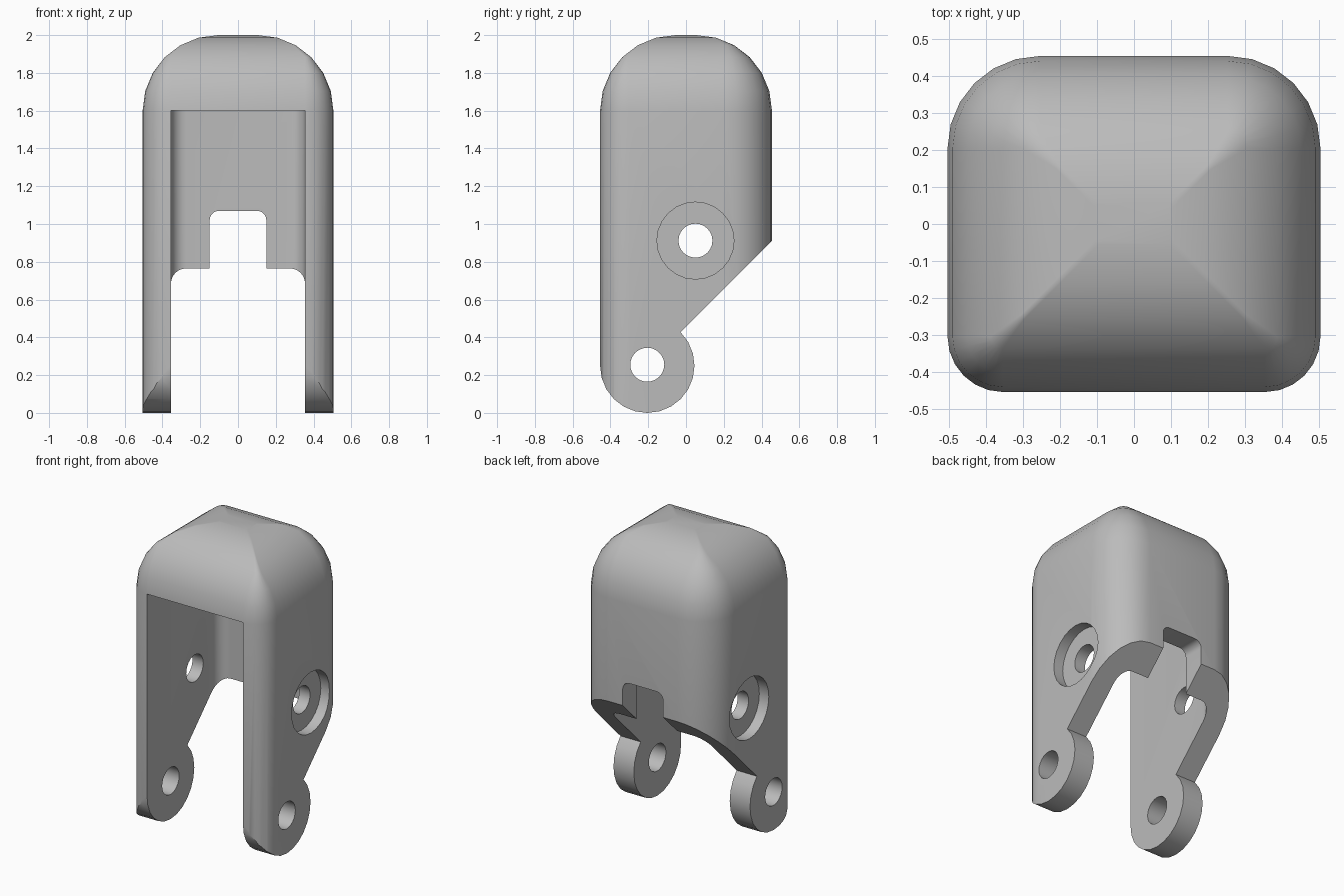
import bpy, bmesh
from math import sin, cos, radians

old = bpy.data.objects.get("Cube")
if old:
    bpy.data.objects.remove(old)

grey = bpy.data.materials.new("plain grey")
grey.use_nodes = True
colour = (0.5, 0.5, 0.5, 1)
grey.diffuse_color = colour
grey.node_tree.nodes["Principled BSDF"].inputs["Base Color"].default_value = colour


def arc(cu, cv, r, a0, a1, steps=6):
    """Points of an arc, angles in degrees."""
    angles = [radians(a0 + (a1 - a0) * i / steps) for i in range(steps + 1)]
    return [(cu + r * cos(a), cv + r * sin(a)) for a in angles]


def loft(name, rings):
    """Closed solid through a stack of equal-length rings."""
    bm = bmesh.new()
    loops = [[bm.verts.new(p) for p in ring] for ring in rings]
    n = len(loops[0])
    for low, high in zip(loops, loops[1:]):
        for i in range(n):
            j = (i + 1) % n
            bm.faces.new((low[i], low[j], high[j], high[i]))
    bm.faces.new(loops[0][::-1])
    bm.faces.new(loops[-1])
    bmesh.ops.recalc_face_normals(bm, faces=bm.faces)
    mesh = bpy.data.meshes.new(name)
    bm.to_mesh(mesh)
    bm.free()
    mesh.materials.append(grey)
    obj = bpy.data.objects.new(name, mesh)
    bpy.context.collection.objects.link(obj)
    return obj


def prism(name, points, axis, start, end):
    """Extrude a profile: (y, z) along x, (x, z) along y or (x, y) along z."""
    place = {"x": lambda u, v, w: (w, u, v),
             "y": lambda u, v, w: (u, w, v),
             "z": lambda u, v, w: (u, v, w)}[axis]
    return loft(name, [[place(u, v, w) for u, v in points] for w in (start, end)])


def cut(target, cutter, operation="DIFFERENCE"):
    cutter.hide_render = True
    mod = target.modifiers.new("cut", "BOOLEAN")
    mod.operation, mod.solver, mod.object = operation, "EXACT", cutter
    bpy.context.view_layer.objects.active = target
    bpy.ops.object.modifier_apply(modifier=mod.name)
    bpy.data.objects.remove(cutter)


HALF_X, HALF_Y, DOME = 0.505, 0.455, 0.4


def outline(inset, z):
    """Rounded rectangle with softer back corners than front corners."""
    x, y = HALF_X - inset, HALF_Y - inset
    back, front = max(0.25 - inset, 0.01), max(0.15 - inset, 0.01)
    pts = (arc(x - back, y - back, back, 0, 90)
           + arc(back - x, y - back, back, 90, 180)
           + arc(front - x, front - y, front, 180, 270)
           + arc(x - front, front - y, front, 270, 360))
    return [(u, v, z) for u, v in pts]


# Outer shell with domed top
rings = [outline(0, -0.1)]
for step in range(7):
    a = radians(15 * step)
    rings.append(outline(DOME * (1 - cos(a)), 1.6 + DOME * sin(a)))
housing = loft("housing", rings)

# Side silhouette: round lugs at the foot and a sloped rear edge
side = arc(-0.205, 0.25, 0.25, 180, 405, 15)
side += [(0.7, 1.155), (0.7, 2.2), (-0.7, 2.2), (-0.7, 0.25)]
cut(housing, prism("side_profile", side, "x", -1, 1), "INTERSECT")

# Cavity open to the front and below
cavity = arc(0.275, 0.23, 0.08, 0, 90) + arc(-0.275, 0.23, 0.08, 90, 180)
cavity += [(-0.355, -0.7), (0.355, -0.7)]
cut(housing, prism("cavity", cavity, "z", -0.3, 1.6))

# Notch in the back wall
notch = arc(0.1, 1.02, 0.05, 0, 90) + arc(-0.1, 1.02, 0.05, 90, 180)
notch += [(-0.15, 0.3), (0.15, 0.3)]
cut(housing, prism("notch", notch, "y", 0.15, 0.7))

# Pin holes through both walls
for y, z in ((-0.205, 0.255), (0.05, 0.912)):
    cut(housing, prism("pin_hole", arc(y, z, 0.09, 0, 345, 23), "x", -1, 1))

# Counterbores on both outer sides
for sign in (-1, 1):
    bore = arc(0.05, 0.912, 0.204, 0, 345, 23)
    cut(housing, prism("counterbore", bore, "x", sign * 0.435, sign * 0.7))

# Smooth curves, keep machined edges sharp
bpy.ops.object.select_all(action="DESELECT")
housing.select_set(True)
bpy.context.view_layer.objects.active = housing
bpy.ops.object.shade_smooth_by_angle(angle=radians(30))
